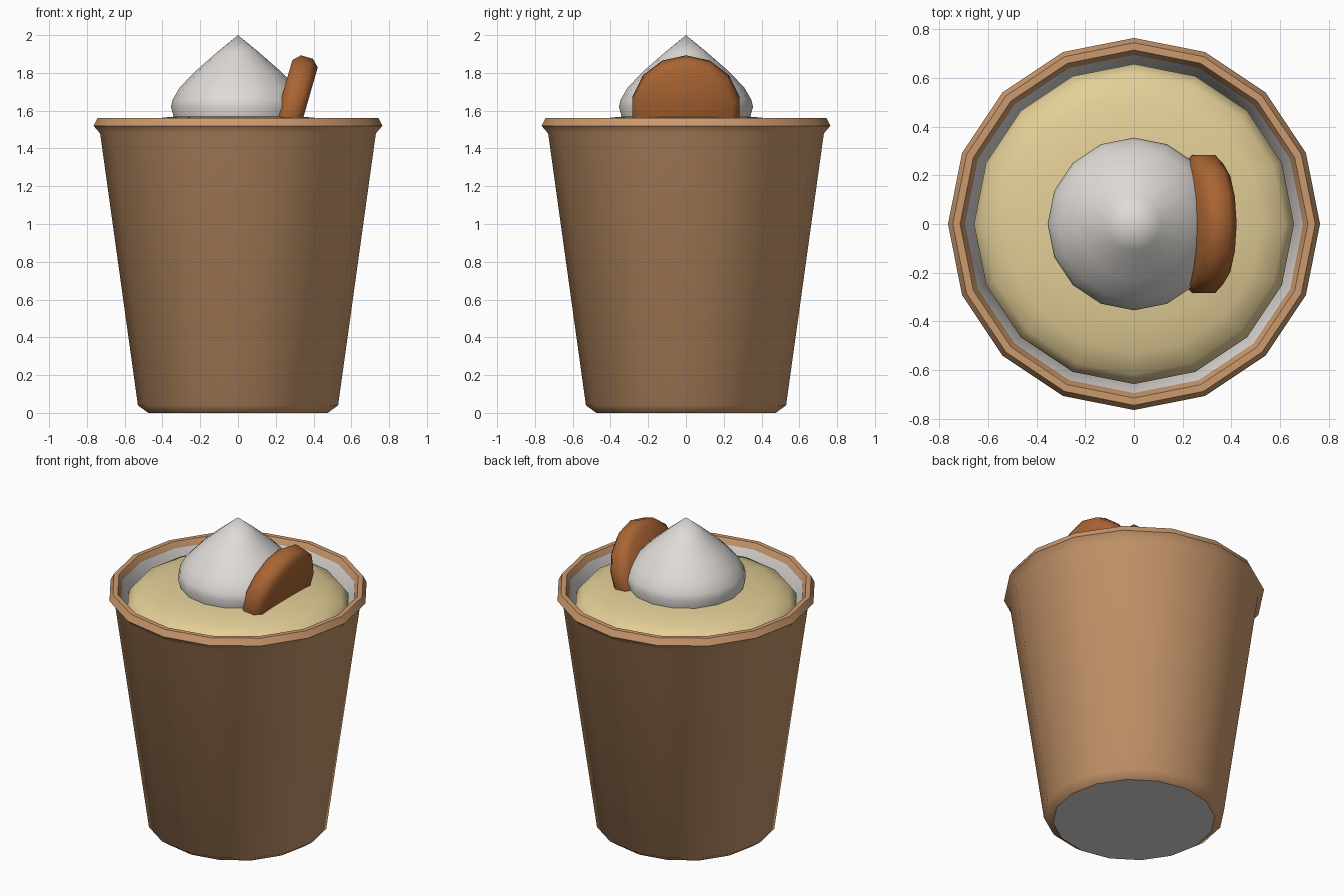
import bpy, math
from mathutils import Matrix

if "Cube" in bpy.data.objects:
    bpy.data.objects.remove(bpy.data.objects["Cube"])


def material(name, rgb):
    m = bpy.data.materials.new(name)
    m.diffuse_color = (*rgb, 1.0)
    m.use_nodes = True
    m.node_tree.nodes["Principled BSDF"].inputs["Base Color"].default_value = m.diffuse_color
    return m


brown = material("cup brown", (0.60, 0.32, 0.155))
white = material("cream white", (0.74, 0.71, 0.68))
custard = material("custard yellow", (0.77, 0.62, 0.31))
biscuit = material("biscuit brown", (0.40, 0.13, 0.033))


def lathe(name, profile, sides, mats, rule=None, matrix=None, angle=50):
    """Revolve (radius, height) points around z; rule(i) gives the material of band i."""
    verts, rings = [], []
    for r, z in profile:
        n = 1 if r == 0 else sides
        rings.append([len(verts) + k for k in range(n)])
        for k in range(n):
            a = 2 * math.pi * k / sides
            verts.append((r * math.cos(a), r * math.sin(a), z))
    faces, bands = [], []
    for i, (lo, hi) in enumerate(zip(rings, rings[1:])):
        for k in range(sides):
            j = (k + 1) % sides
            if len(lo) == 1:
                f = (lo[0], hi[j], hi[k])
            elif len(hi) == 1:
                f = (lo[k], lo[j], hi[0])
            else:
                f = (lo[k], lo[j], hi[j], hi[k])
            faces.append(f)
            bands.append(i)
    me = bpy.data.meshes.new(name)
    me.from_pydata(verts, [], faces)
    for m in mats:
        me.materials.append(m)
    for p, b in zip(me.polygons, bands):
        p.use_smooth = True
        if rule:
            p.material_index = rule(b)
    if matrix:
        me.transform(matrix)
    me.update()
    me.set_sharp_from_angle(angle=math.radians(angle))
    ob = bpy.data.objects.new(name, me)
    bpy.context.collection.objects.link(ob)
    return ob


# Paper cup wall with rolled rim and pale lining
lathe("cup", [(0.475, 0), (0.53, 0.04), (0.73, 1.48), (0.765, 1.52),
              (0.745, 1.56), (0.715, 1.56), (0.695, 1.525),
              (0.655, 1.38), (0.60, 1.0)],
      16, [brown, white], lambda b: 1 if b >= 6 else 0)

# Pale underside of the cup
lathe("cup_base", [(0, 0), (0.475, 0)], 16, [white])

# Domed custard filling
lathe("filling", [(0, 1.30), (0.655, 1.30), (0.658, 1.455), (0.62, 1.505), (0.53, 1.54),
                  (0.40, 1.563), (0.20, 1.58), (0, 1.585)], 16, [custard])

# Pointed dollop of cream
lathe("cream", [(0, 1.55), (0.335, 1.55), (0.355, 1.62), (0.345, 1.66),
                (0.31, 1.72), (0.23, 1.805), (0.11, 1.91), (0, 2.0)], 16, [white])

# Round biscuit leaning against the cream
R, H, C = 0.29, 0.07, 0.037
place = Matrix.Translation((0.285, 0, 1.605)) @ Matrix.Rotation(math.radians(90 + 16), 4, 'Y')
lathe("biscuit", [(0, -H), (R - C, -H), (R, -H + C), (R, H - C), (R - C, H), (0, H)],
      14, [biscuit], matrix=place)
